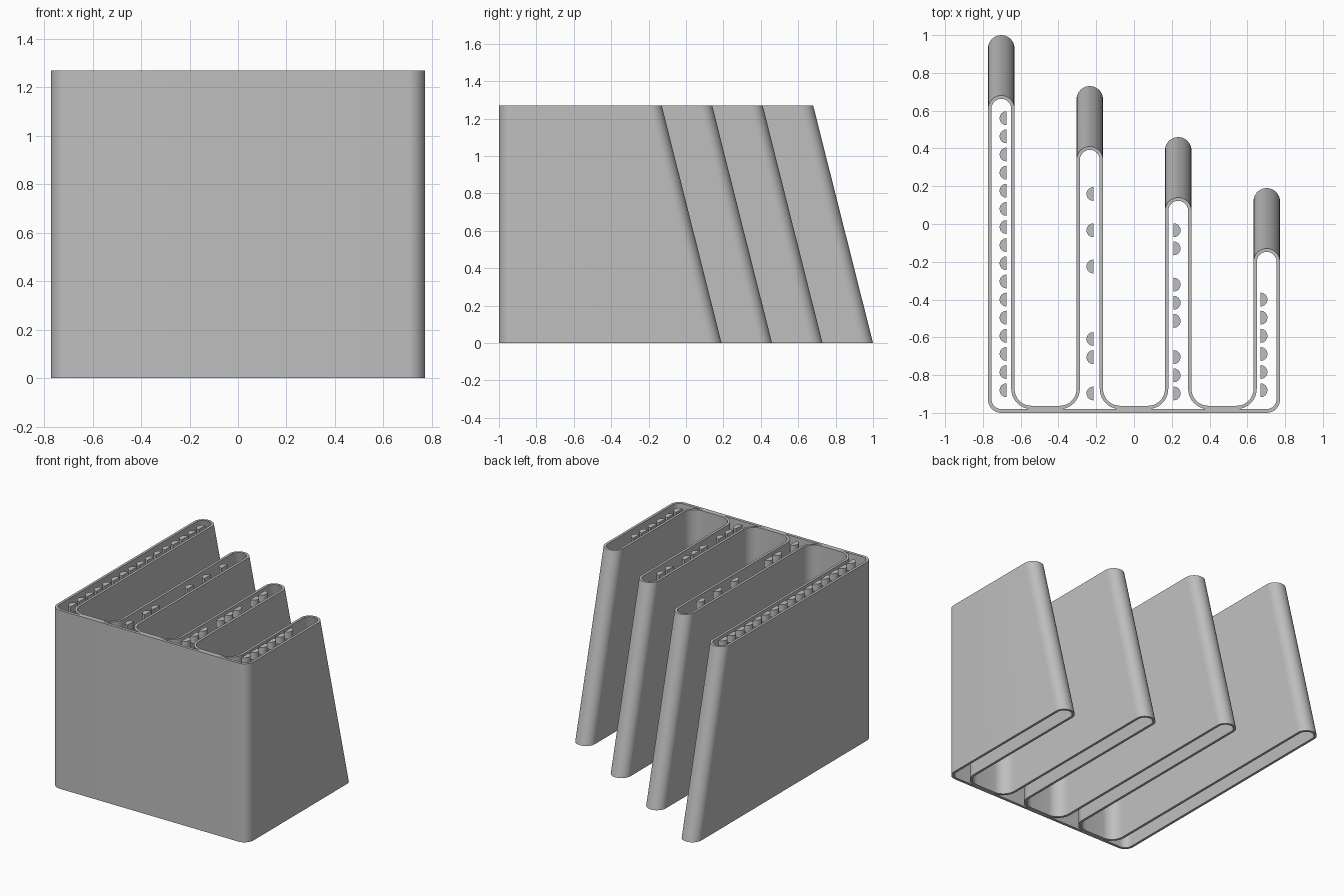
import bpy, bmesh, math

if "Cube" in bpy.data.objects:
    bpy.data.objects.remove(bpy.data.objects["Cube"])

H = 1.27          # height
TILT = 0.32       # how far the fin ends lean forward at the top
HALF = 0.07       # fin half width
T = 0.0175        # wall thickness
FILLET = 0.09     # rounding at the foot of each gap
FRONT, INNER = -1.0, -0.98
GAP_Y = INNER + T
FINS = [(-0.7025, 1.0), (-0.234, 0.73), (0.234, 0.46), (0.7025, 0.19)]  # centre x, back end y

grey = bpy.data.materials.new("plain grey")
grey.diffuse_color = (0.52, 0.52, 0.52, 1)
grey.use_nodes = True
grey.node_tree.nodes["Principled BSDF"].inputs["Base Color"].default_value = grey.diffuse_color


def arc(cx, cy, r, a0, a1, n=10):
    return [(cx + r * math.cos(math.radians(a0 + (a1 - a0) * i / n)),
             cy + r * math.sin(math.radians(a0 + (a1 - a0) * i / n))) for i in range(n + 1)]


def add_loop(bm, pts):
    vs = [bm.verts.new((x, y, 0)) for x, y in pts]
    for i, v in enumerate(vs):
        bm.edges.new((v, vs[(i + 1) % len(vs)]))


def finish(bm, name):
    bmesh.ops.recalc_face_normals(bm, faces=bm.faces)
    me = bpy.data.meshes.new(name)
    bm.to_mesh(me)
    bm.free()
    me.materials.append(grey)
    ob = bpy.data.objects.new(name, me)
    bpy.context.collection.objects.link(ob)
    bpy.ops.object.select_all(action='DESELECT')
    ob.select_set(True)
    bpy.context.view_layer.objects.active = ob
    bpy.ops.object.shade_smooth_by_angle(angle=math.radians(35))
    return ob


# Outer outline: front corners, then fins and gaps from right to left
cl, cr = FINS[0][0], FINS[-1][0]
outline = arc(cl, FRONT + HALF, HALF, 180, 270) + arc(cr, FRONT + HALF, HALF, 270, 360)
for i in reversed(range(4)):
    cx, end = FINS[i]
    outline += arc(cx, end - HALF, HALF, 0, 180, 20)
    if i > 0:
        right = cx - HALF - FILLET
        left = FINS[i - 1][0] + HALF + FILLET
        outline += arc(right, GAP_Y + FILLET, FILLET, 0, -90)
        outline += arc(left, GAP_Y + FILLET, FILLET, 270, 180)

bm = bmesh.new()
add_loop(bm, outline)

# Hollow of each fin, flaring at the foot where it meets a gap
ri = HALF - T
for i, (cx, end) in enumerate(FINS):
    flare = HALF + FILLET
    if i > 0:
        foot_l = arc(cx - flare, GAP_Y + FILLET, FILLET + T, 0, -90)
    else:
        foot_l = arc(cx, INNER + ri, ri, 180, 270)
    if i < 3:
        foot_r = arc(cx + flare, GAP_Y + FILLET, FILLET + T, 270, 180)
    else:
        foot_r = arc(cx, INNER + ri, ri, 270, 360)
    add_loop(bm, arc(cx, end - HALF, ri, 0, 180, 20) + foot_l + foot_r)

# Fill the section, raise it and lean the rounded fin ends
bmesh.ops.triangle_fill(bm, use_beauty=True, edges=bm.edges[:], normal=(0, 0, 1))
res = bmesh.ops.extrude_face_region(bm, geom=bm.faces[:], use_keep_orig=True)
for v in [g for g in res["geom"] if isinstance(g, bmesh.types.BMVert)]:
    v.co.z = H
    if v.co.y > -0.5:
        v.co.y -= TILT
finish(bm, "finned_rack")

# Half-round pegs inside the fins: flat side x, facing, first y, slots used
PEGS = [(-0.675, -1, -0.88, range(16)),
        (-0.215, -1, -0.897, (0, 2, 3, 7, 9, 11)),
        (0.21, 1, -0.897, (0, 1, 2, 4, 5, 6, 8, 9)),
        (0.67, 1, -0.88, range(6))]
bm = bmesh.new()
for x, side, y0, slots in PEGS:
    for k in slots:
        pts = arc(0, 0, 0.037, -90, 90, 8)
        face = bm.faces.new([bm.verts.new((x + side * px, y0 + 0.096 * k + py, H - 0.05))
                             for px, py in pts])
        res = bmesh.ops.extrude_face_region(bm, geom=[face], use_keep_orig=True)
        for v in res["geom"]:
            if isinstance(v, bmesh.types.BMVert):
                v.co.z = H
finish(bm, "inner_pegs")
